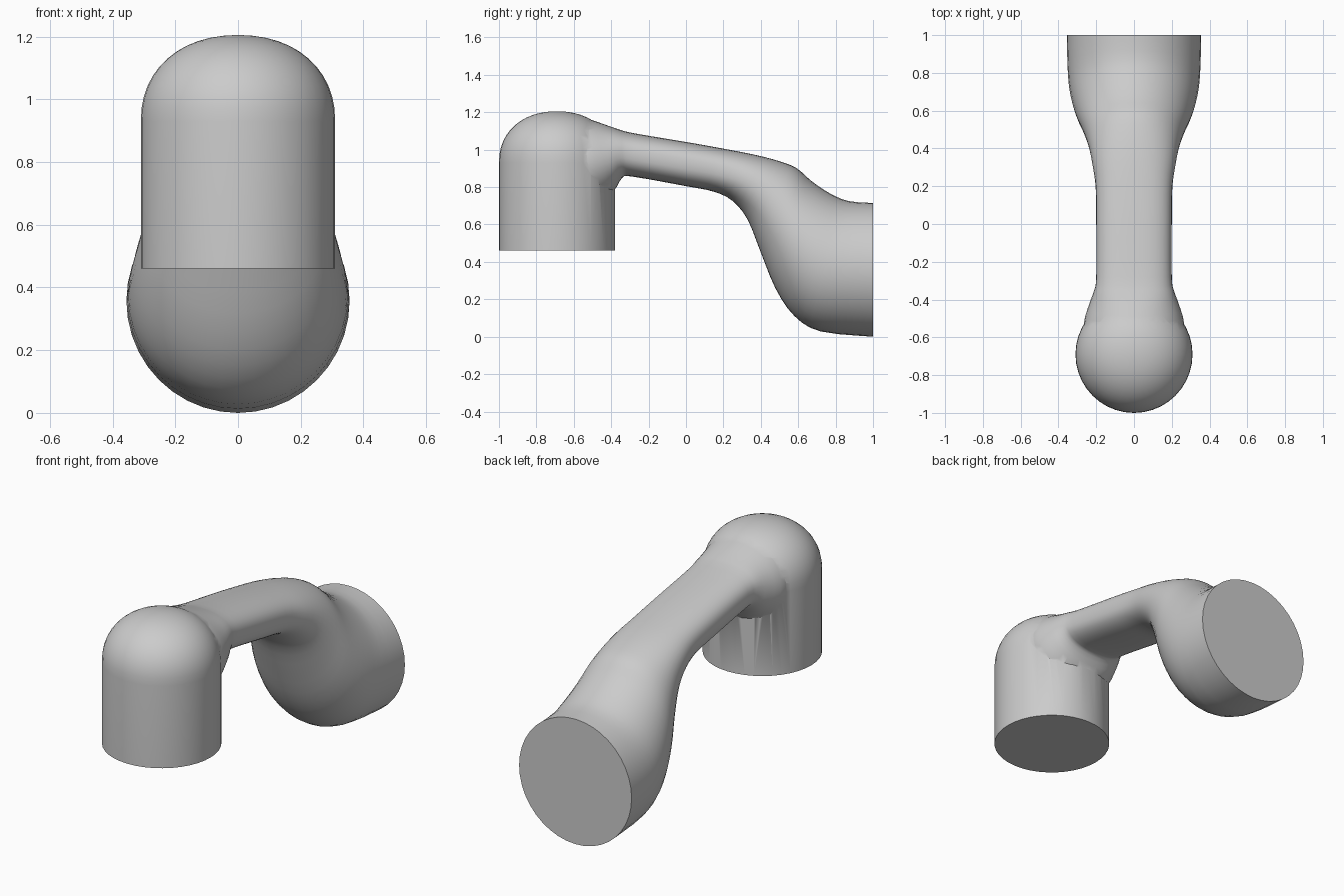
import bpy, bmesh, math
from mathutils import Vector

if "Cube" in bpy.data.objects:
    bpy.data.objects.remove(bpy.data.objects["Cube"])

SEG = 40


def loft(name, rings):
    """Skin a list of closed rings and cap both ends."""
    bm = bmesh.new()
    rows = [[bm.verts.new(p) for p in ring] for ring in rings]
    for a, b in zip(rows, rows[1:]):
        for i in range(len(a)):
            j = (i + 1) % len(a)
            bm.faces.new((a[i], a[j], b[j], b[i]))
    bm.faces.new(rows[0])
    bm.faces.new(rows[-1])
    bmesh.ops.recalc_face_normals(bm, faces=bm.faces)
    mesh = bpy.data.meshes.new(name)
    bm.to_mesh(mesh)
    bm.free()
    ob = bpy.data.objects.new(name, mesh)
    bpy.context.collection.objects.link(ob)
    return ob


def spow(v, e):
    return math.copysign(abs(v) ** e, v)


def section(s):
    """Superellipse ring between a lower and an upper point of the side profile."""
    low, high = Vector((0, s[0], s[1])), Vector((0, s[2], s[3]))
    mid, half = (low + high) / 2, (high - low) / 2
    ring = []
    for i in range(SEG):
        a = 2 * math.pi * i / SEG
        ring.append(mid + half * spow(math.cos(a), 2 / s[5])
                    + Vector((s[4] * spow(math.sin(a), 2 / s[5]), 0, 0)))
    return ring


def smooth_path(keys, steps):
    """Catmull-Rom interpolation of the key sections."""
    out = []
    pts = [keys[0]] + keys + [keys[-1]]
    for p0, p1, p2, p3 in zip(pts, pts[1:], pts[2:], pts[3:]):
        for k in range(steps):
            t = k / steps
            out.append([0.5 * (2 * b + (c - a) * t + (2*a - 5*b + 4*c - d) * t*t
                               + (3*b - a - 3*c + d) * t**3)
                        for a, b, c, d in zip(p0, p1, p2, p3)])
    return out + [keys[-1]]


# upright cylinder with a domed top
profile = [(0.31, 0.46), (0.31, 0.93)]
for k in range(1, 12):
    a = math.pi / 2 * k / 12
    profile.append((0.31 * math.cos(a) ** 0.92, 0.93 + 0.275 * math.sin(a) ** 0.92))
profile.append((0.012, 1.205))
body = loft("curved_handle", [
    [Vector((r * math.sin(2 * math.pi * i / SEG), -0.69 + r * math.cos(2 * math.pi * i / SEG), z))
     for i in range(SEG)] for r, z in profile])

# arm and round rear end: low y, low z, high y, high z, half width, roundness
keys = [
    (-0.62, 0.68, -0.66, 1.195, 0.25, 2.0),
    (-0.48, 0.70, -0.57, 1.180, 0.265, 2.0),
    (-0.385, 0.78, -0.45, 1.140, 0.235, 2.1),
    (-0.34, 0.850, -0.37, 1.112, 0.212, 2.3),
    (-0.28, 0.855, -0.28, 1.088, 0.20, 2.5),
    (0.00, 0.805, 0.03, 1.036, 0.20, 2.5),
    (0.15, 0.775, 0.24, 0.998, 0.203, 2.4),
    (0.25, 0.725, 0.38, 0.970, 0.22, 2.2),
    (0.33, 0.625, 0.50, 0.938, 0.24, 2.1),
    (0.40, 0.450, 0.59, 0.902, 0.268, 2.05),
    (0.48, 0.255, 0.67, 0.833, 0.305, 2.0),
    (0.58, 0.110, 0.77, 0.766, 0.335, 2.0),
    (0.72, 0.028, 0.87, 0.725, 0.35, 2.0),
    (1.00, 0.000, 1.00, 0.715, 0.356, 2.0),
]
arm = loft("arm_part", [section(s) for s in smooth_path(keys, 3)])

# fuse both parts into one surface
mod = body.modifiers.new("fuse", 'BOOLEAN')
mod.operation = 'UNION'
mod.solver = 'EXACT'
mod.object = arm
bpy.context.view_layer.objects.active = body
body.select_set(True)
bpy.ops.object.modifier_apply(modifier="fuse")
bpy.data.objects.remove(arm, do_unlink=True)
bpy.ops.object.shade_smooth_by_angle(angle=math.radians(40))
